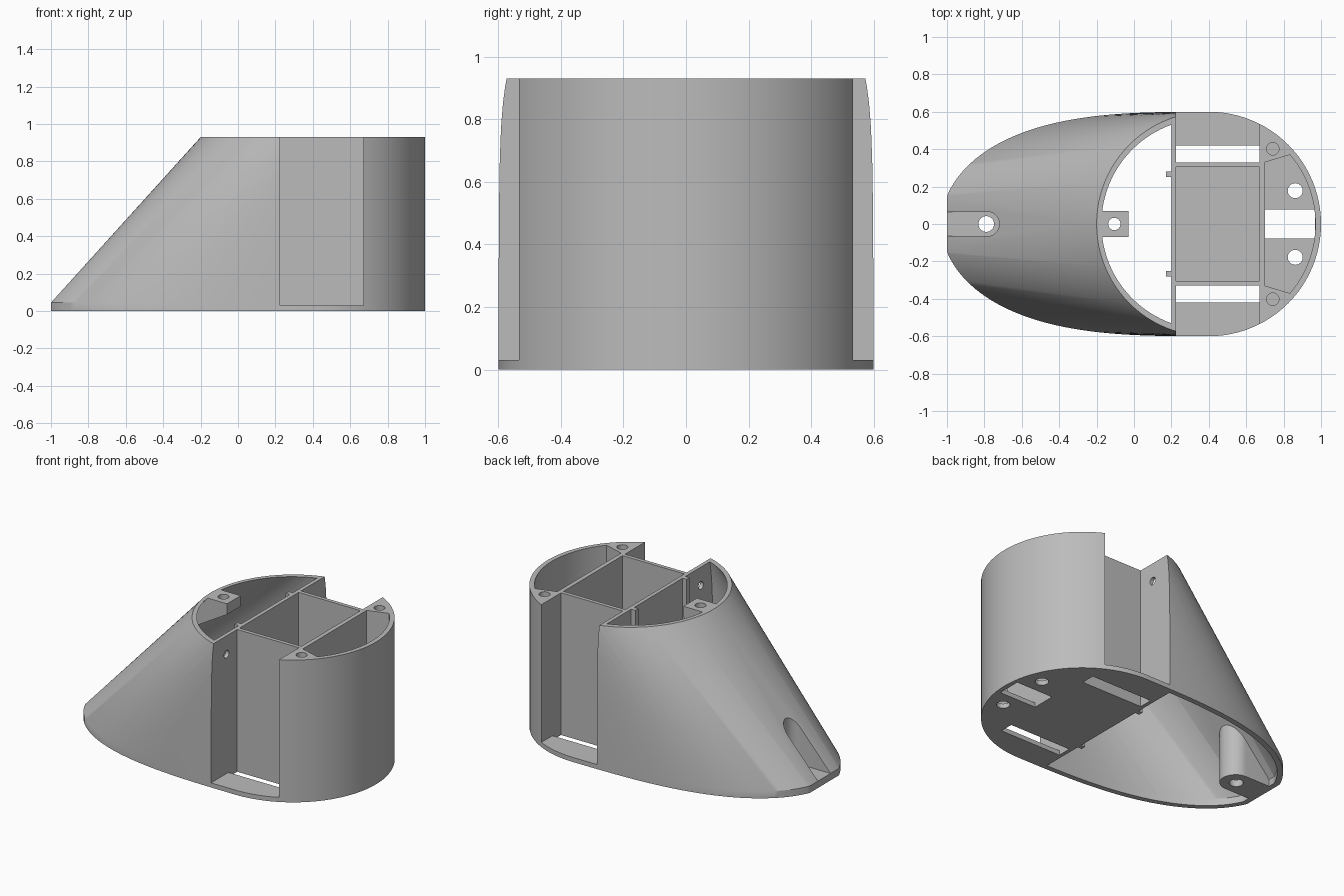
import bpy, bmesh, math
from mathutils import Vector

if "Cube" in bpy.data.objects:
    bpy.data.objects.remove(bpy.data.objects["Cube"], do_unlink=True)

H = 0.93        # overall height
FLOOR = 0.03    # floor thickness
RIM = 0.045     # vertical rim under the sloping nose
CX, R = 0.4, 0.6  # centre and radius of the rounded tail


def make_object(name, bm):
    bmesh.ops.recalc_face_normals(bm, faces=bm.faces)
    mesh = bpy.data.meshes.new(name)
    bm.to_mesh(mesh)
    bm.free()
    obj = bpy.data.objects.new(name, mesh)
    bpy.context.scene.collection.objects.link(obj)
    return obj


def prism(name, pts, lo, hi, axis="z"):
    """Extrude a flat outline along z, x or y."""
    place = {"z": lambda a, b, c: (a, b, c),
             "x": lambda a, b, c: (c, a, b),
             "y": lambda a, b, c: (a, c, b)}[axis]
    bm = bmesh.new()
    low = [bm.verts.new(place(a, b, lo)) for a, b in pts]
    high = [bm.verts.new(place(a, b, hi)) for a, b in pts]
    bm.faces.new(low)
    bm.faces.new(high)
    n = len(pts)
    for i in range(n):
        j = (i + 1) % n
        bm.faces.new((low[i], low[j], high[j], high[i]))
    return make_object(name, bm)


def box(name, x0, x1, y0, y1, z0, z1):
    return prism(name, [(x0, y0), (x1, y0), (x1, y1), (x0, y1)], z0, z1)


def arc(cx, cy, r, start, end, n):
    return [(cx + r * math.cos(math.radians(start + (end - start) * i / n)),
             cy + r * math.sin(math.radians(start + (end - start) * i / n)))
            for i in range(n + 1)]


def cylinder(name, a, b, r, lo, hi, axis="z"):
    return prism(name, arc(a, b, r, 0, 360, 32)[:-1], lo, hi, axis)


def combine(target, tool, operation="DIFFERENCE"):
    mod = target.modifiers.new("cut", "BOOLEAN")
    mod.operation = operation
    mod.solver = "EXACT"
    mod.object = tool
    bpy.context.view_layer.objects.active = target
    bpy.ops.object.modifier_apply(modifier=mod.name)
    bpy.data.objects.remove(tool, do_unlink=True)


def base_outline(inset):
    """Blunt nose blending into a round tail."""
    pts = arc(CX, 0, R - inset, -90, 90, 48)
    umax = (1.4 - inset) / (1.43 - inset)
    side = []
    for i in range(1, 41):
        u = umax * math.sin(math.pi / 2 * i / 40)
        side.append((CX - (1.43 - inset) * u, (R - inset) * math.sqrt(1 - u ** 3)))
    return pts + side + [(x, -y) for x, y in reversed(side)]


def hull(name, inset, z0, z1, clip=None):
    """Skin between the base outline and the round top."""
    bm = bmesh.new()
    base = base_outline(inset)
    for z in (z0, RIM):
        for x, y in base:
            bm.verts.new((x, y, z))
    for x, y in arc(CX, 0, R - inset, -90, 270, 96)[:-1]:
        bm.verts.new((x, y, z1))
    bmesh.ops.convex_hull(bm, input=bm.verts[:])
    if clip is not None:
        geom = bm.verts[:] + bm.edges[:] + bm.faces[:]
        bmesh.ops.bisect_plane(bm, geom=geom, plane_co=Vector((clip, 0, 0)),
                               plane_no=Vector((1, 0, 0)), clear_outer=True)
        bmesh.ops.convex_hull(bm, input=bm.verts[:])
    bmesh.ops.dissolve_limit(bm, angle_limit=0.002, verts=bm.verts[:], edges=bm.edges[:])
    return make_object(name, bm)


def capsule(r):
    """Outline open to the nose with a rounded inner end."""
    return [(-1.1, -r)] + arc(-0.785, 0, r, -90, 90, 24) + [(-1.1, r)]


body = hull("housing_body", 0, 0, H)

# Hollow nose, leaving a screw boss, a top tab and two guide ribs
cavity = hull("nose_cavity", 0.035, -0.01, H + 0.01, clip=0.2)
combine(cavity, prism("boss", capsule(0.095), -0.1, 1))
tab = [(-0.03, 1), (-0.03, 0.86), (-0.25, 0.73), (-0.4, 0.73), (-0.4, 1)]
combine(cavity, prism("tab", tab, -0.07, 0.07, "y"))
for s in (-1, 1):
    combine(cavity, box("rib", 0.17, 0.25, s * 0.265 - 0.015, s * 0.265 + 0.015, -0.1, 1))
combine(body, cavity)

# Recessed nose screw seat and its hole, and the tab hole
combine(body, prism("seat", capsule(0.065), RIM, 1))
combine(body, cylinder("seat_hole", -0.79, 0, 0.042, -0.1, 0.2))
combine(body, cylinder("tab_hole", -0.105, 0, 0.033, 0.7, 1))

# Central bay
combine(body, box("bay", 0.225, 0.672, -0.305, 0.305, FLOOR, 1))

# Tail compartment between the two corner posts
tail_pts = [(0.7, -0.33)] + arc(CX, 0, 0.57, -40.5, 40.5, 40) + [(0.7, 0.33)]
combine(body, prism("tail", tail_pts, FLOOR, 1))
combine(body, box("tail_slot", 0.7, 0.968, -0.078, 0.078, -0.1, 0.05))

for s in (-1, 1):
    # Open side bays with a slot through the floor
    y0, y1 = sorted((s * 0.33, s * 0.8))
    combine(body, box("side_bay", 0.225, 0.672, y0, y1, FLOOR, 1))
    y0, y1 = sorted((s * 0.33, s * 0.42))
    combine(body, box("side_slot", 0.225, 0.672, y0, y1, -0.1, 0.1))
    # Floor holes, post screw holes and partition holes
    combine(body, cylinder("floor_hole", 0.862, s * 0.178, 0.04, -0.1, 0.1))
    combine(body, cylinder("post_hole", 0.742, s * 0.402, 0.033, 0.6, 1))
    combine(body, cylinder("partition_hole", s * 0.44, 0.81, 0.025, 0.15, 0.26, "x"))

# Plain grey plastic
grey = bpy.data.materials.new("grey_plastic")
grey.use_nodes = True
colour = (0.5, 0.5, 0.5, 1)
grey.diffuse_color = colour
grey.node_tree.nodes["Principled BSDF"].inputs["Base Color"].default_value = colour
body.data.materials.clear()
body.data.materials.append(grey)
for p in body.data.polygons:
    p.material_index = 0

bpy.ops.object.select_all(action="DESELECT")
body.select_set(True)
bpy.context.view_layer.objects.active = body
bpy.ops.object.shade_smooth_by_angle(angle=math.radians(30))
